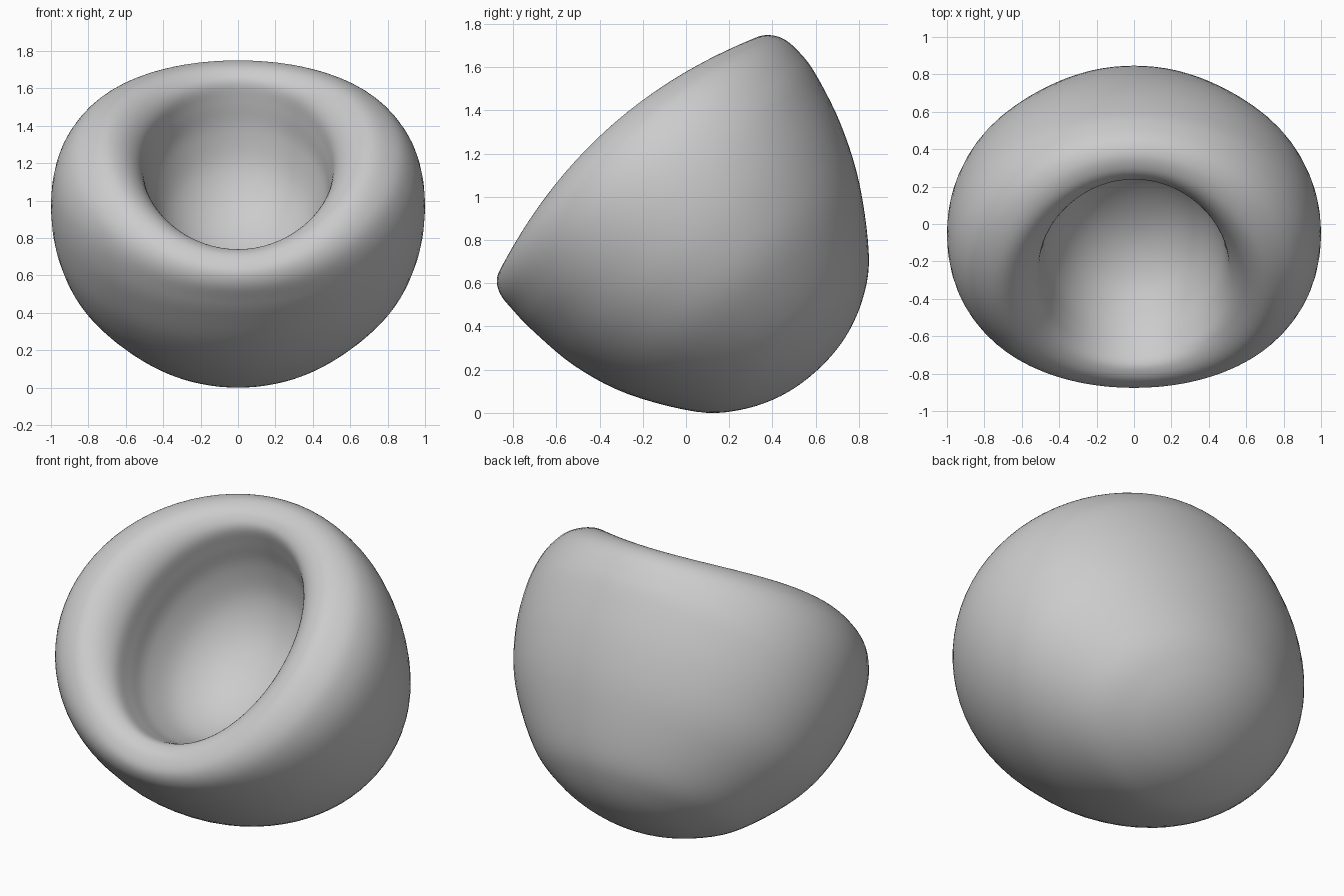
import bpy, bmesh, math
from mathutils import Vector, Matrix

cube = bpy.data.objects.get("Cube")
if cube:
    bpy.data.objects.remove(cube, do_unlink=True)

SEGMENTS, STEPS = 72, 5

# Rings from the base, over the rolled rim, to the hollow's floor:
# half width, half length, height at the sides, height at the ends, lengthwise shift
RINGS = [Vector(r) for r in (
    (0, 0, -1.29, -1.29, -.03), (.222, .2, -1.265, -1.265, -.03),
    (.436, .385, -1.19, -1.185, -.03), (.644, .54, -1.055, -1.055, -.03),
    (.87, .725, -.78, -.78, -.025), (.97, .832, -.53, -.52, -.012),
    (1, .884, -.28, -.27, .006), (.975, .892, -.06, -.14, .01),
    (.9, .882, .09, -.045, .006), (.8, .84, .165, .02, 0),
    (.7, .77, .19, .05, 0), (.6, .71, .15, .047, 0),
    (.525, .66, .06, .015, 0), (.495, .615, -.07, -.08, 0),
    (.465, .55, -.22, -.23, 0), (.37, .43, -.4, -.4, 0),
    (.21, .24, -.52, -.52, 0), (0, 0, -.56, -.56, 0))]


def smooth_rings(points):
    """Catmull-Rom interpolation between the rings."""
    first, last = points[1].copy(), points[-2].copy()
    first[0:2] = -first[0], -first[1]
    last[0:2] = -last[0], -last[1]
    p = [first] + points + [last]
    result = []
    for i in range(1, len(p) - 2):
        a, b, c, d = p[i - 1:i + 3]
        for s in range(STEPS):
            t = s / STEPS
            result.append((2 * b + (c - a) * t + (2 * a - 5 * b + 4 * c - d) * t ** 2
                           + (3 * b - a - 3 * c + d) * t ** 3) / 2)
    return result + [points[-1]]


# Body skin, ring by ring
bm = bmesh.new()
rings = []
for wide, length, side, end, shift in smooth_rings(RINGS):
    if wide < .001:
        rings.append([bm.verts.new((0, shift, side))] * SEGMENTS)
        continue
    ring = []
    for k in range(SEGMENTS):
        c, s = math.cos(math.tau * k / SEGMENTS), math.sin(math.tau * k / SEGMENTS)
        ring.append(bm.verts.new((wide * c, length * s + shift, end + (side - end) * c * c)))
    rings.append(ring)
for low, high in zip(rings, rings[1:]):
    for k in range(SEGMENTS):
        n = (k + 1) % SEGMENTS
        bm.faces.new(dict.fromkeys((low[k], low[n], high[n], high[k])))

# Tilt the opening up and forward
tilt = Matrix.Translation((0, -.24, 1.17)) @ Matrix.Rotation(math.radians(42.2), 4, 'X')
bm.transform(tilt)
bmesh.ops.recalc_face_normals(bm, faces=bm.faces)
mesh = bpy.data.meshes.new("hollow_body")
bm.to_mesh(mesh)
bm.free()
body = bpy.data.objects.new("hollow_body", mesh)
bpy.context.collection.objects.link(body)

# Plain grey
grey = bpy.data.materials.new("light_grey")
grey.use_nodes = True
grey.diffuse_color = (.6, .6, .6, 1)
grey.node_tree.nodes["Principled BSDF"].inputs["Base Color"].default_value = (.6, .6, .6, 1)
mesh.materials.append(grey)
mesh.shade_smooth()
